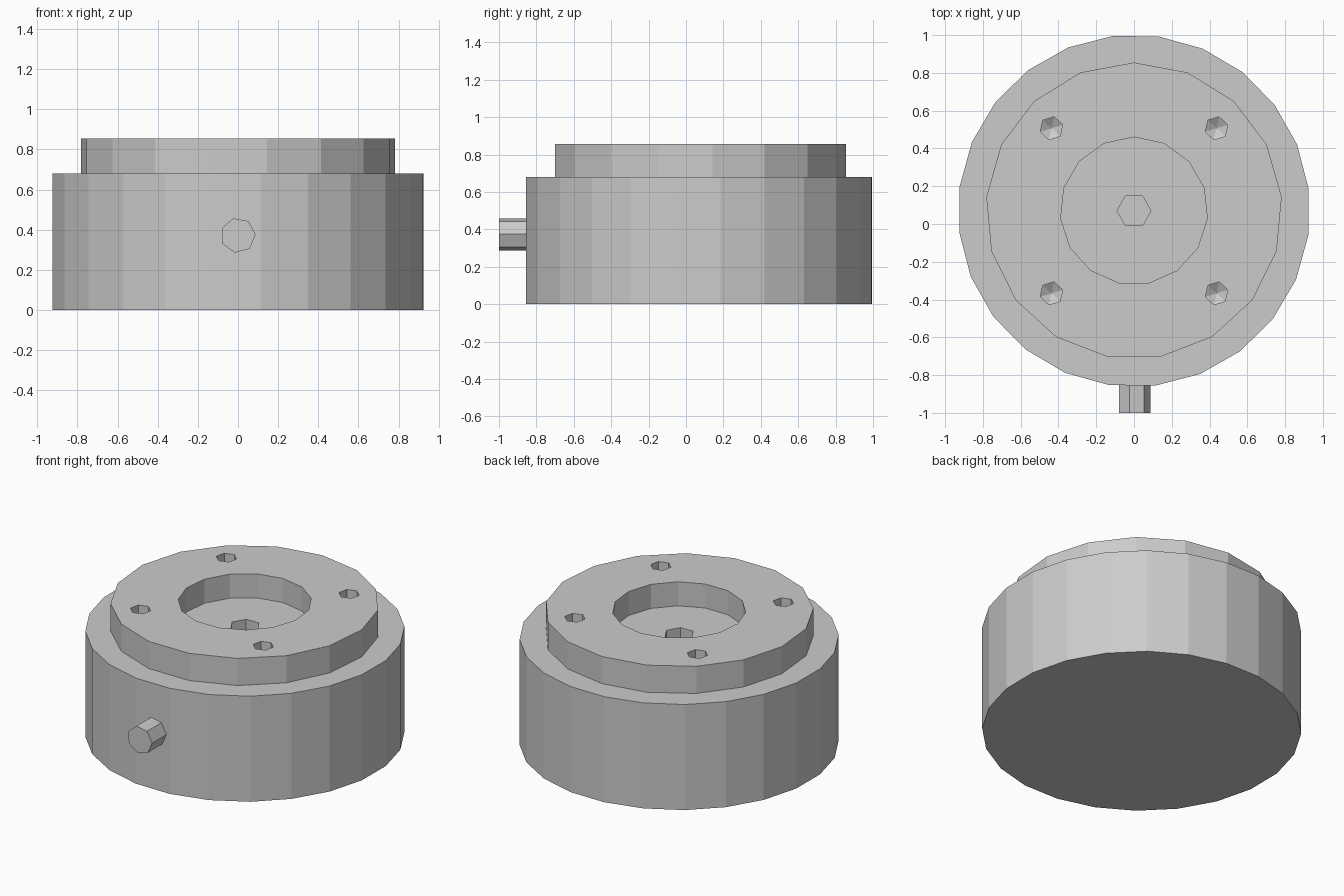
import bpy, bmesh, math

if "Cube" in bpy.data.objects:
    bpy.data.objects.remove(bpy.data.objects["Cube"])

CY = 0.07  # y of the main axis


def lathe(name, profile, sides, loc=(0, 0, 0), rot=(0, 0, 0), phase=0.0):
    """Solid of revolution about local z; profile runs bottom to top as (radius, z)."""
    bm = bmesh.new()
    rings = []
    for r, z in profile:
        n = sides if r > 0 else 1
        rings.append([bm.verts.new((r * math.cos(phase + 2 * math.pi * i / sides),
                                    r * math.sin(phase + 2 * math.pi * i / sides), z))
                      for i in range(n)])
    for a, b in zip(rings, rings[1:]):
        for i in range(sides):
            j = (i + 1) % sides
            if len(a) == 1:
                bm.faces.new((a[0], b[j], b[i]))
            else:
                bm.faces.new((a[i], a[j], b[j], b[i]))
    for ring in (rings[0], rings[-1]):
        if len(ring) > 1:
            bm.faces.new(ring)
    bmesh.ops.recalc_face_normals(bm, faces=bm.faces)
    mesh = bpy.data.meshes.new(name)
    bm.to_mesh(mesh)
    bm.free()
    ob = bpy.data.objects.new(name, mesh)
    ob.location, ob.rotation_euler = loc, rot
    bpy.context.collection.objects.link(ob)
    return ob


def boolean(target, tool, operation):
    mod = target.modifiers.new(tool.name, 'BOOLEAN')
    mod.operation, mod.object, mod.solver = operation, tool, 'EXACT'
    tool.hide_render = True
    tool.hide_set(True)


# main drum with raised step
body = lathe("body", [(0.932, 0), (0.932, 0.68)], 24, (0, CY, 0), phase=math.radians(7))
step = lathe("raised_step", [(0.785, 0.6), (0.785, 0.855)], 17, (0, CY, 0), phase=math.pi / 2)
boolean(body, step, 'UNION')

# round recess in the top
recess = lathe("recess_cutter", [(0.39, 0.70), (0.39, 1.0)], 15, (0, CY, 0), phase=math.pi / 2)
boolean(body, recess, 'DIFFERENCE')

# flat-bottomed centre hole
centre = lathe("centre_hole_cutter", [(0.09, 0.45), (0.09, 0.9)], 6, (0, CY, 0))
boolean(body, centre, 'DIFFERENCE')

# four drilled holes with conical bottoms
for sx in (-1, 1):
    for sy in (-1, 1):
        drill = lathe("drill_cutter", [(0, 0.62), (0.062, 0.655), (0.062, 1.0)], 6,
                      (sx * 0.437, CY + sy * 0.437, 0), phase=0.3)
        boolean(body, drill, 'DIFFERENCE')

# side outlet stub at the front
stub = lathe("outlet_stub", [(0.088, -0.1), (0.088, 0.15)], 7, (0, -0.85, 0.372),
             (math.pi / 2, 0, 0), phase=math.radians(105))
boolean(body, stub, 'UNION')
